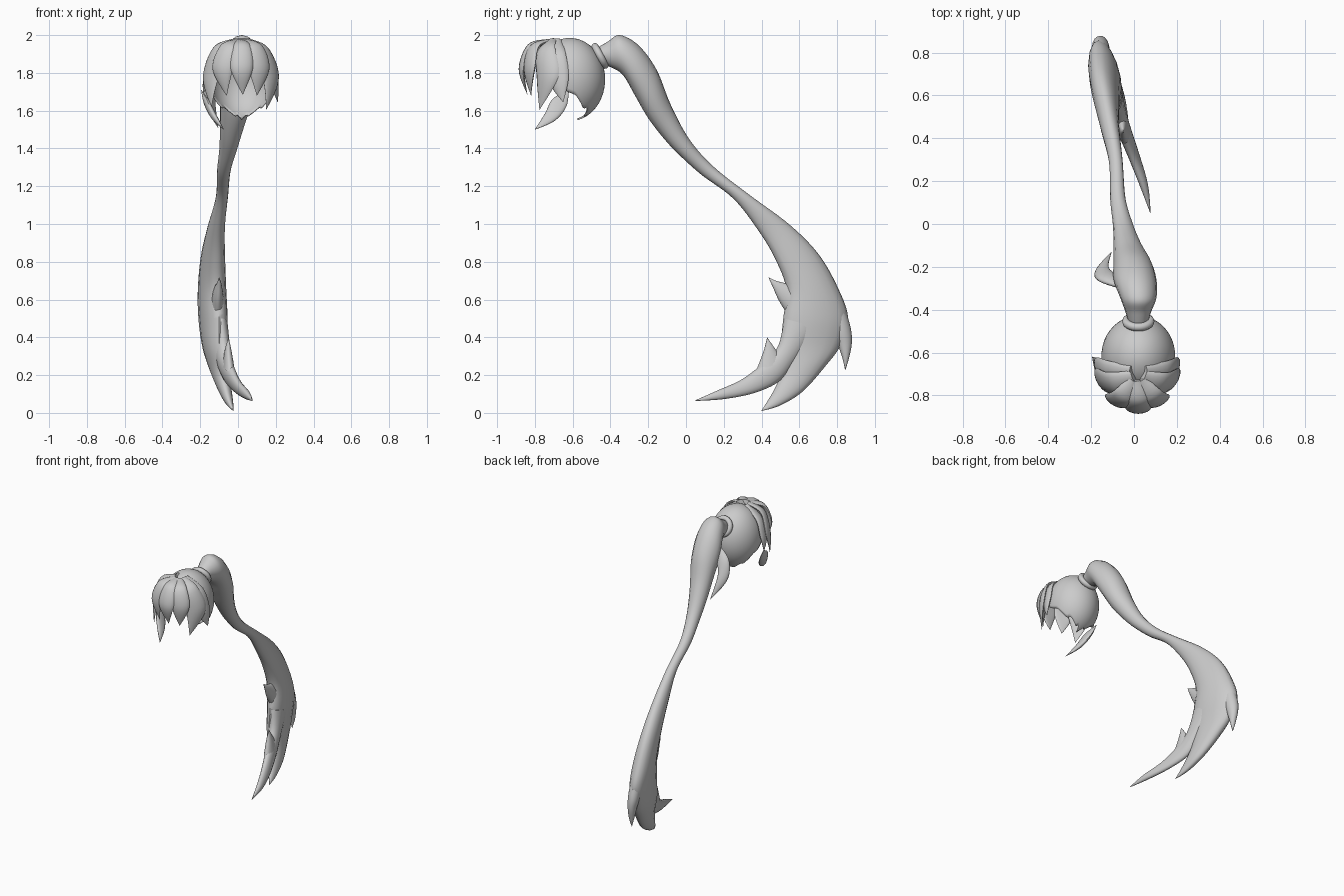
import bpy, bmesh, math
from mathutils import Vector, Matrix

HEAD = Vector((0.02, -0.62, 1.78))
grey = bpy.data.materials.new("hair_grey")
grey.diffuse_color = (0.6, 0.6, 0.6, 1)


def finish(name, bm):
    bmesh.ops.remove_doubles(bm, verts=bm.verts, dist=0.0004)
    bmesh.ops.recalc_face_normals(bm, faces=bm.faces)
    me = bpy.data.meshes.new(name)
    bm.to_mesh(me)
    bm.free()
    me.materials.append(grey)
    for p in me.polygons:
        p.use_smooth = True
    me.set_sharp_from_angle(angle=math.radians(50))
    ob = bpy.data.objects.new(name, me)
    bpy.context.collection.objects.link(ob)
    return ob


def spline(rows, steps=6):
    """Smooth interpolation through rows of vectors."""
    ext = [rows[0]] + rows + [rows[-1]]
    out = []
    for i in range(len(rows) - 1):
        for s in range(steps):
            t = s / steps
            out.append([0.5 * (2 * b + (c - a) * t + (2 * a - 5 * b + 4 * c - d) * t * t
                               + (3 * b - a - 3 * c + d) * t ** 3)
                        for a, b, c, d in zip(*ext[i:i + 4])])
    return out + [rows[-1]]


def loft(name, rows, bow=0.0, sides=16):
    """Rows are (edge, opposite edge, half thickness vector)."""
    bm = bmesh.new()
    rings = []
    for e1, e2, b in spline(rows):
        c, a = (e1 + e2) / 2, (e1 - e2) / 2
        n = b.normalized() if b.length > 1e-6 else Vector()
        drop = n * (bow * a.length_squared)
        ring = []
        for k in range(sides):
            th = 2 * math.pi * k / sides
            ring.append(bm.verts.new(c + a * math.cos(th) + b * math.sin(th)
                                     - drop * math.cos(th) ** 2))
        rings.append(ring)
    for r, q in zip(rings, rings[1:]):
        for k in range(sides):
            j = (k + 1) % sides
            bm.faces.new((r[k], r[j], q[j], q[k]))
    bm.faces.new(rings[0])
    bm.faces.new(rings[-1])
    return finish(name, bm)


def tail(name, rows):
    """Rows: outer y, z, inner y, z, outer x, inner x, half thickness in x."""
    loft(name, [(Vector((xo, yo, zo)), Vector((xi, yi, zi)), Vector((h, 0, 0)))
                for yo, zo, yi, zi, xo, xi, h in rows])


def lock(name, pts, widths, thick=0.016, bow=2.5):
    """Flat tapered lock lying against the head."""
    pts = [Vector(p) for p in pts]
    rows = []
    for i, (p, w) in enumerate(zip(pts, widths)):
        t = (pts[min(i + 1, len(pts) - 1)] - pts[max(i - 1, 0)]).normalized()
        n = p - HEAD
        n = (n - t * n.dot(t)).normalized()
        s = t.cross(n) * w
        rows.append((p + s, p - s, n * min(thick, w * 0.5)))
    loft(name, rows, bow)


# Scalp shell: open at the face, pointed at the nape
def hem(phi):
    a = abs(phi)
    keys = [(0, 2.92), (0.3, 2.6), (0.45, 2.68), (0.85, 2.3), (1.0, 2.36),
            (1.4, 1.95), (1.7, 1.85), (2.2, 1.45), (math.pi, 1.2)]
    for (a0, t0), (a1, t1) in zip(keys, keys[1:]):
        if a <= a1 + 1e-6:
            return t0 + (t1 - t0) * (a - a0) / (a1 - a0)
    return keys[-1][1]


bm = bmesh.new()
N, M = 72, 20
cols = []
for i in range(N):
    phi = -math.pi + 2 * math.pi * i / N
    col = []
    for j in range(M + 1):
        t = hem(phi) * j / M
        col.append(bm.verts.new((0.02 + 0.172 * math.sin(t) * math.sin(phi),
                                 -0.615 + 0.187 * math.sin(t) * math.cos(phi),
                                 1.765 + 0.22 * math.cos(t))))
    cols.append(col)
for i in range(N):
    p, q = cols[i], cols[(i + 1) % N]
    for j in range(M):
        bm.faces.new((p[j], p[j + 1], q[j + 1], q[j]))
cap = finish("scalp_hair", bm)
sol = cap.modifiers.new("thickness", 'SOLIDIFY')
sol.thickness = 0.008
sol.offset = -1

# Fringe and side locks
lock("fringe_center", [(.01, -.73, 1.965), (.02, -.825, 1.94), (.02, -.87, 1.82), (.025, -.84, 1.685)],
     [.03, .05, .058, .001])
lock("fringe_left", [(0, -.73, 1.965), (-.05, -.81, 1.935), (-.085, -.835, 1.82), (-.06, -.82, 1.68)],
     [.03, .055, .06, .001])
lock("fringe_right", [(.03, -.73, 1.965), (.085, -.81, 1.935), (.115, -.835, 1.82), (.10, -.82, 1.68)],
     [.03, .055, .06, .001])
lock("side_lock_left", [(0, -.72, 1.965), (-.10, -.75, 1.92), (-.152, -.74, 1.78), (-.14, -.775, 1.62)],
     [.04, .065, .07, .001])
lock("side_lock_right", [(.04, -.72, 1.965), (.13, -.75, 1.915), (.182, -.74, 1.78), (.15, -.775, 1.605)],
     [.04, .065, .07, .001])
lock("temple_lock_left", [(-.01, -.70, 1.965), (-.12, -.69, 1.89), (-.163, -.675, 1.78), (-.185, -.64, 1.69)],
     [.04, .055, .055, .001])
lock("temple_lock_right", [(.05, -.70, 1.965), (.155, -.69, 1.89), (.193, -.675, 1.76), (.21, -.65, 1.645)],
     [.04, .055, .055, .001])
lock("cheek_curl_left", [(-.195, -.62, 1.71), (-.165, -.67, 1.64), (-.125, -.72, 1.565), (-.075, -.80, 1.50)],
     [.001, .042, .034, .001])

# Hair tie
bm = bmesh.new()
place = (Matrix.Translation((0.02, -0.455, 1.89))
         @ Vector((0, 0.88, 0.47)).to_track_quat('Z', 'Y').to_matrix().to_4x4())
ring = []
for i in range(32):
    u = 2 * math.pi * i / 32
    ring.append([bm.verts.new(place @ Vector(((.056 + .019 * math.cos(v)) * math.cos(u),
                                              (.056 + .019 * math.cos(v)) * math.sin(u),
                                              .019 * math.sin(v))))
                 for v in [2 * math.pi * k / 12 for k in range(12)]])
for i in range(32):
    for k in range(12):
        a, b, m = ring[i], ring[(i + 1) % 32], (k + 1) % 12
        bm.faces.new((a[k], b[k], b[m], a[m]))
finish("hair_tie", bm)

# Ponytail body
tail("ponytail", [
    (-.475, 1.93, -.45, 1.85, .02, .02, .045),
    (-.415, 1.965, -.405, 1.833, .02, .02, .06),
    (-.35, 2.0, -.335, 1.79, .02, .02, .085),
    (-.25, 1.945, -.27, 1.68, .01, 0, .1),
    (-.155, 1.815, -.20, 1.56, 0, -.015, .088),
    (-.08, 1.63, -.115, 1.45, -.025, -.035, .066),
    (.02, 1.445, -.04, 1.37, -.05, -.05, .048),
    (.15, 1.30, .08, 1.262, -.075, -.075, .036),
    (.335, 1.155, .25, 1.135, -.085, -.085, .032),
    (.55, .995, .38, .97, -.125, -.105, .045),
    (.705, .836, .47, .82, -.155, -.11, .06),
    (.81, .65, .53, .66, -.165, -.11, .07),
    (.858, .5, .515, .50, -.165, -.10, .07),
    (.82, .36, .50, .34, -.15, -.10, .06),
    (.74, .25, .505, .22, -.12, -.085, .05),
    (.62, .115, .47, .13, -.075, -.065, .036),
    (.50, .04, .43, .06, -.045, -.045, .02),
    (.40, .01, .399, .012, -.025, -.025, .001)])

# Split ends of the ponytail
tail("tail_tip_front", [
    (.70, .45, .52, .50, -.10, -.09, .04),
    (.58, .27, .49, .36, -.085, -.075, .042),
    (.49, .165, .42, .275, -.055, -.05, .035),
    (.36, .105, .30, .18, -.005, -.005, .027),
    (.20, .073, .17, .12, .045, .045, .02),
    (.05, .063, .05, .067, .077, .077, .001)])
tail("tail_tip_back", [
    (.84, .56, .74, .54, -.16, -.15, .04),
    (.872, .45, .78, .43, -.16, -.15, .04),
    (.878, .37, .805, .36, -.155, -.15, .03),
    (.863, .29, .828, .29, -.15, -.15, .018),
    (.844, .228, .842, .228, -.15, -.15, .001)])
tail("tail_spike_upper", [
    (.62, .66, .58, .46, -.11, -.11, .04),
    (.53, .685, .50, .58, -.105, -.105, .025),
    (.475, .70, .46, .665, -.1, -.1, .012),
    (.438, .718, .437, .716, -.1, -.1, .001)])
tail("tail_spike_lower", [
    (.52, .27, .37, .22, -.06, -.04, .03),
    (.475, .335, .41, .325, -.055, -.05, .018),
    (.431, .398, .429, .398, -.05, -.05, .001)])

# Loose strand under the ponytail root
lock("loose_strand", [(-.04, -.29, 1.82), (-.125, -.25, 1.75), (-.15, -.21, 1.65), (-.105, -.13, 1.51)],
     [.03, .045, .035, .001], thick=.02, bow=0)
